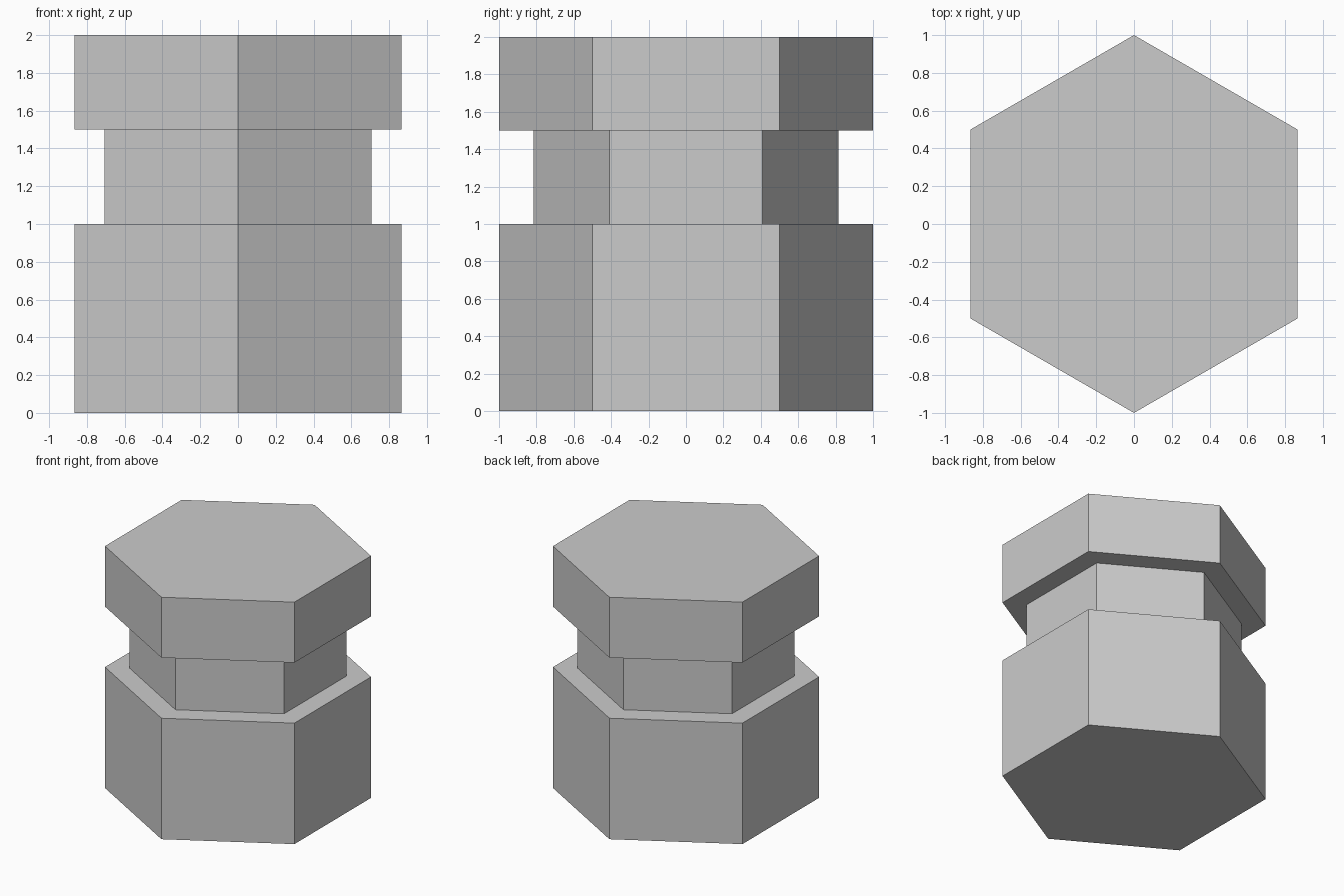
import bpy, bmesh
from math import sin, cos, pi

if "Cube" in bpy.data.objects:
    bpy.data.objects.remove(bpy.data.objects["Cube"])

SIDES = 6
# Silhouette from bottom to top: (corner radius, height)
PROFILE = [(1.0, 0.0), (1.0, 1.0), (0.8165, 1.0),
           (0.8165, 1.5), (1.0, 1.5), (1.0, 2.0)]

bm = bmesh.new()

# One hexagonal ring per profile point, with corners on the y axis
rings = [[bm.verts.new((r * sin(2 * pi * i / SIDES), r * cos(2 * pi * i / SIDES), z))
          for i in range(SIDES)] for r, z in PROFILE]

# Walls and ledges between neighbouring rings
for low, high in zip(rings, rings[1:]):
    for i in range(SIDES):
        j = (i + 1) % SIDES
        bm.faces.new((low[i], low[j], high[j], high[i]))

# Bottom and top caps
bm.faces.new(rings[0])
bm.faces.new(rings[-1])
bmesh.ops.recalc_face_normals(bm, faces=bm.faces)

mesh = bpy.data.meshes.new("grooved_hex_post")
bm.to_mesh(mesh)
bm.free()
bpy.context.collection.objects.link(bpy.data.objects.new("grooved_hex_post", mesh))
